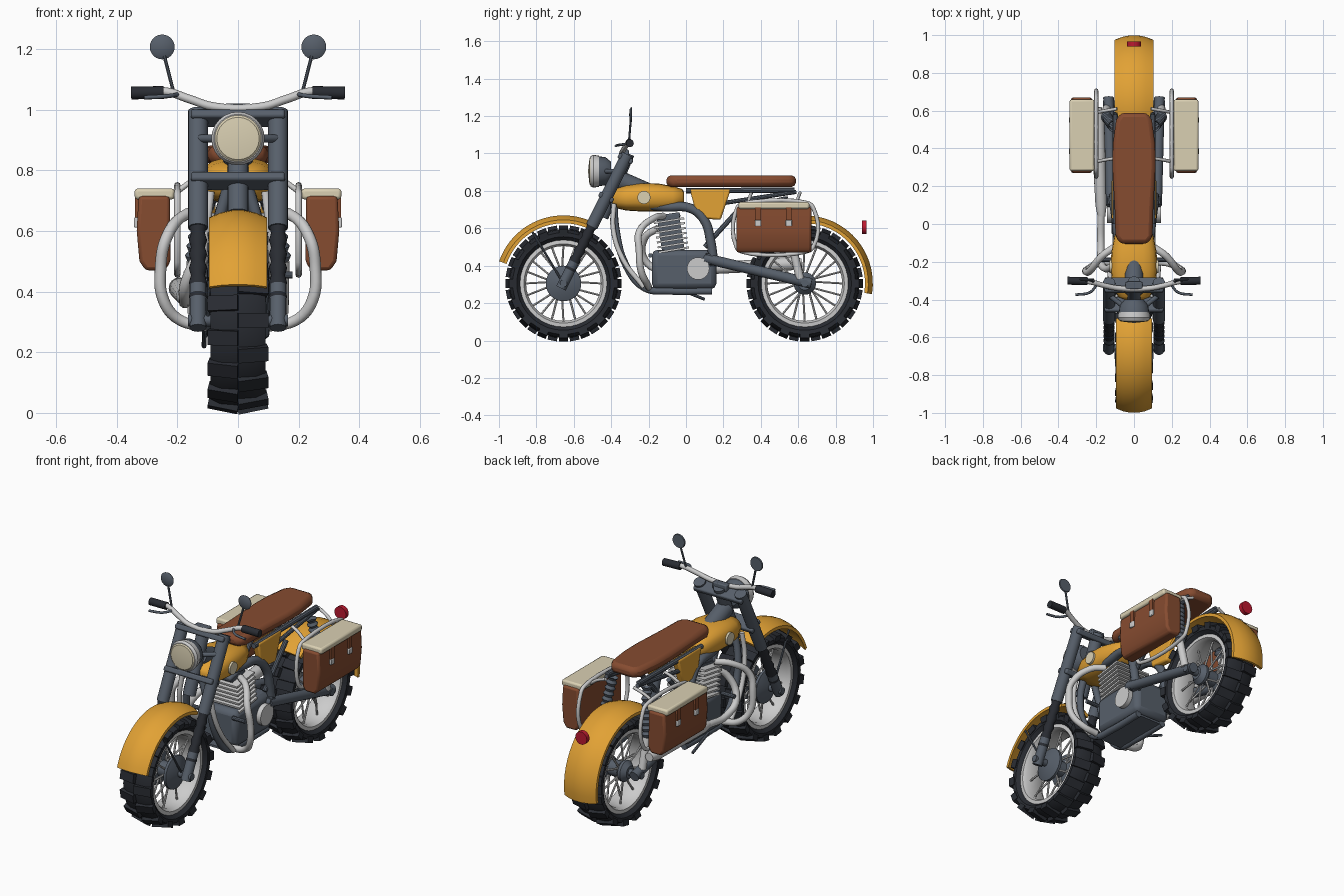
import bpy, bmesh, math
from math import cos, sin, pi, radians
from mathutils import Vector as V, Matrix

if "Cube" in bpy.data.objects:
    bpy.data.objects.remove(bpy.data.objects["Cube"])

def mat(name, *c):
    m = bpy.data.materials.new(name)
    m.diffuse_color = (*c, 1)
    m.use_nodes = True
    m.node_tree.nodes["Principled BSDF"].inputs["Base Color"].default_value = m.diffuse_color
    return m

YEL = mat("yellow_paint", .76, .36, .035)
BRN = mat("brown_leather", .24, .072, .03)
CRM = mat("cream", .70, .63, .45)
CHR = mat("pale_metal", .62, .62, .64)
SLT = mat("slate_metal", .095, .115, .145)
BLK = mat("black_rubber", .022, .025, .032)
RED = mat("red_glass", .5, .01, .03)

def finish(name, bm, m, mirror=False, bevel=0, angle=35):
    bmesh.ops.remove_doubles(bm, verts=bm.verts, dist=1e-5)
    bmesh.ops.recalc_face_normals(bm, faces=bm.faces)
    me = bpy.data.meshes.new(name)
    bm.to_mesh(me)
    bm.free()
    return link(name, me, m, mirror, bevel, angle)

def link(name, me, m, mirror, bevel, angle=35):
    me.materials.clear()
    me.materials.append(m)
    me.shade_smooth()
    me.set_sharp_from_angle(angle=radians(angle))
    o = bpy.data.objects.new(name, me)
    bpy.context.collection.objects.link(o)
    if bevel:
        b = o.modifiers.new("bevel", 'BEVEL')
        b.width, b.segments, b.limit_method = bevel, 2, 'ANGLE'
    if mirror:
        o.modifiers.new("mirror", 'MIRROR')
    return o

def spin(bm, prof, a, d, n=20, a0=0, a1=360, closed=False):
    """Revolve (along, radius) points about axis d through a."""
    a, d = V(a), V(d).normalized()
    u = V((0, 0, 1)).cross(d)
    u = u.normalized() if u.length > 1e-4 else V((1, 0, 0))
    w, full = d.cross(u), a1 - a0 >= 360
    rings = []
    for i in range(n if full else n + 1):
        t = radians(a0 + (a1 - a0) * i / n)
        rings.append([bm.verts.new(a + d * s + (u * cos(t) + w * sin(t)) * r) for s, r in prof])
    k = len(prof)
    for i in range(n):
        p, q = rings[i], rings[(i + 1) % len(rings)]
        for j in range(k if closed else k - 1):
            bm.faces.new((p[j], p[(j + 1) % k], q[(j + 1) % k], q[j]))
    if not full:
        bm.faces.new(rings[0])
        bm.faces.new(rings[-1])

def lathe(name, prof, a, d, m, n=24, mirror=False, **kw):
    bm = bmesh.new()
    spin(bm, prof, a, d, n, **kw)
    return finish(name, bm, m, mirror)

def cyl(name, a, b, r, m, r2=None, n=16, mirror=False):
    L = (V(b) - V(a)).length
    return lathe(name, [(0, 0), (0, r), (L, r if r2 is None else r2), (L, 0)], a, V(b) - V(a), m, n, mirror)

def box(name, c, s, m, mirror=False, bevel=0, rx=0):
    bm = bmesh.new()
    M = Matrix.Translation(c) @ Matrix.Rotation(radians(rx), 4, 'X') @ Matrix.Diagonal((*s, 1))
    bmesh.ops.create_cube(bm, size=1, matrix=M)
    return finish(name, bm, m, mirror, bevel)

def prism(name, pts, axis, lo, hi, m, mirror=False, bevel=0):
    bm = bmesh.new()
    rows = []
    for h in (lo, hi):
        row = []
        for p in pts:
            c = list(p)
            c.insert(axis, h)
            row.append(bm.verts.new(c))
        bm.faces.new(row)
        rows.append(row)
    for i in range(len(pts)):
        j = (i + 1) % len(pts)
        bm.faces.new((rows[0][i], rows[0][j], rows[1][j], rows[1][i]))
    return finish(name, bm, m, mirror, bevel)

def tube(name, pts, r, m, mirror=False, cyclic=False):
    cu = bpy.data.curves.new(name, 'CURVE')
    cu.dimensions, cu.bevel_depth, cu.bevel_resolution = '3D', r, 2
    cu.resolution_u, cu.use_fill_caps = 5, True
    s = cu.splines.new('BEZIER')
    s.bezier_points.add(len(pts) - 1)
    s.use_cyclic_u = cyclic
    for b, p in zip(s.bezier_points, pts):
        b.co = p
        b.handle_left_type = b.handle_right_type = 'AUTO'
    o = bpy.data.objects.new(name, cu)
    bpy.context.collection.objects.link(o)
    me = bpy.data.meshes.new_from_object(o.evaluated_get(bpy.context.evaluated_depsgraph_get()))
    bpy.data.objects.remove(o)
    bpy.data.curves.remove(cu)
    me.name = name
    return link(name, me, m, mirror, 0, 50)

X, ZW = (1, 0, 0), .305
# wheels: tyre with tread blocks, rim, hub and spokes
for tag, cy, disc in (("front", -.655, .095), ("rear", .635, .06)):
    c = (0, cy, ZW)
    lathe(tag + "_tyre", [(-.06, .225), (-.088, .25), (-.09, .272), (-.06, .287), (0, .292), (.06, .287),
                          (.09, .272), (.088, .25), (.06, .225)], c, X, BLK, 36, closed=True)
    bm = bmesh.new()
    for i in range(32):
        M = (Matrix.Translation(c) @ Matrix.Rotation(2 * pi * i / 32, 4, 'X')
             @ Matrix.Translation((.048 * (-1) ** i, 0, .284)) @ Matrix.Rotation(.2 * (-1) ** i, 4, 'Y')
             @ Matrix.Diagonal((.1, .05, .034, 1)))
        bmesh.ops.create_cube(bm, size=1, matrix=M)
    finish(tag + "_tread", bm, BLK)
    lathe(tag + "_rim", [(-.068, .238), (-.07, .212), (-.05, .2), (.05, .2), (.07, .212), (.068, .238)],
          c, X, CHR, 36, closed=True)
    lathe(tag + "_hub", [(-.085, 0), (-.085, .035), (-.06, disc), (-.045, disc), (-.03, .045), (.03, .045),
                         (.045, disc), (.06, disc), (.085, .035), (.085, 0)], c, X, SLT)
    cyl(tag + "_axle", (-.165, cy, ZW), (.165, cy, ZW), .02, SLT)
    bm = bmesh.new()
    for i in range(20):
        t, s = 2 * pi * i / 20, .035 * (-1) ** i
        u = t + .25 * (1 if i % 4 < 2 else -1)
        p, q = V((s, cy + .04 * cos(u), ZW + .04 * sin(u))), V((s * .6, cy + .205 * cos(t), ZW + .205 * sin(t)))
        spin(bm, [(0, .006), ((q - p).length, .006)], p, q - p, 6)
    finish(tag + "_spokes", bm, CHR)

# fenders with a crowned section
def fender(name, cy, w, a0, a1):
    outer = [(w * t, .365 - .025 * t * t) for t in (-1, -.6, -.2, .2, .6, 1)]
    prof = outer + [(x, r - .018) for x, r in reversed(outer)]
    lathe(name, prof, (0, cy, ZW), X, YEL, 20, a0=a0, a1=a1, closed=True)
fender("front_fender", -.655, .095, 63, 161)
fender("rear_fender", .635, .103, -9, 128)
cyl("front_fender_stay", (.1, -.655, ZW), (.088, -.83, .595), .006, SLT, n=8, mirror=True)
cyl("tail_light", (0, .94, .606), (0, .965, .606), .037, RED, n=20)

# fork
def fk(z, x=.132):
    return V((x, -.655 + (z - .307) * .498, z))
D = fk(1) - fk(0)
cyl("fork_upper_tube", fk(.61), fk(.995), .033, SLT, mirror=True)
lathe("fork_gaiter", [(i * .026, .03 if i % 2 else .023) for i in range(12)], fk(.36), D, BLK, 16, True)
cyl("fork_lower_leg", fk(.28), fk(.42), .028, SLT, mirror=True)
for nm, z in (("upper", .972), ("lower", .765)):
    box(nm + "_fork_clamp", fk(z, 0), (.31, .085, .03), SLT, bevel=.008, rx=-26.5)
cyl("steering_neck", fk(.66, 0) + V((0, .03, 0)), fk(1.0, 0), .035, SLT)
cyl("neck_spine", (0, -.36, .86), (0, -.2, .79), .05, SLT)

# headlight
lathe("headlight_bucket", [(0, 0), (0, .05), (.03, .075), (.08, .082), (.08, 0)], (0, -.40, .905), (0, -1, 0), SLT)
lathe("headlight_ring", [(0, .0), (0, .083), (.03, .088), (.045, .08), (.045, 0)], (0, -.465, .905), (0, -1, 0), CHR)
lathe("headlight_lens", [(0, .079), (.008, .07), (.016, 0)], (0, -.508, .905), (0, -1, 0), CRM)
cyl("headlight_bracket", (.07, -.425, .905), (.14, -.37, .905), .013, SLT, mirror=True)

# handlebar, grips, levers and mirrors
bar = [(.35, -.3, 1.055), (.24, -.305, 1.06), (.16, -.325, 1.035), (.08, -.34, 1.01)]
tube("handlebar", bar + [(-x, y, z) for x, y, z in reversed(bar)], .014, CHR)
cyl("grip", (.245, -.303, 1.057), (.352, -.3, 1.055), .021, BLK, mirror=True)
tube("lever", [(.2, -.325, 1.05), (.23, -.36, 1.045), (.31, -.375, 1.04)], .007, SLT, True)
box("bar_riser", (0, -.325, 1.0), (.09, .04, .04), SLT, bevel=.006)
cyl("mirror_stalk", (.213, -.305, 1.06), (.245, -.295, 1.185), .006, SLT, n=8, mirror=True)
lathe("mirror", [(0, 0), (0, .038), (.006, .041), (.013, .03), (.016, 0)], (.25, -.288, 1.207), (0, -1, 0), SLT, 24, True)

# fuel tank lofted along its length
bm = bmesh.new()
rings = []
for y, w, lo, hi in ((-.40, .05, .735, .795), (-.385, .085, .71, .81), (-.32, .115, .695, .83), (-.24, .123, .69, .842),
                     (-.15, .12, .69, .84), (-.07, .105, .695, .825), (-.02, .085, .715, .81), (-.01, .06, .735, .795)):
    ring = []
    for i in range(20):
        c, s = cos(pi * i / 10), sin(pi * i / 10)
        ring.append(bm.verts.new((w * math.copysign(abs(c) ** .75, c), y,
                                  (lo + hi) / 2 + (hi - lo) / 2 * math.copysign(abs(s) ** .75, s))))
    rings.append(ring)
for p, q in zip(rings, rings[1:]):
    for i in range(20):
        bm.faces.new((p[i], p[(i + 1) % 20], q[(i + 1) % 20], q[i]))
bm.faces.new(rings[0])
bm.faces.new(rings[-1])
finish("fuel_tank", bm, YEL, angle=50)
cyl("tank_badge", (.11, -.225, .765), (.13, -.225, .765), .035, CRM, n=20, mirror=True)

# seat and side panels
half = [(.07, -.105), (.098, -.07), (.102, .08), (.114, .3), (.112, .42), (.095, .55), (.07, .588)]
prism("seat", half + [(-x, y) for x, y in reversed(half)], 2, .822, .882, BRN, bevel=.022)
prism("side_panel", [(.02, .81), (.24, .81), (.185, .645), (.06, .655)], 0, .075, .118, YEL, True, .01)

# engine
box("crankcase", (0, -.01, .38), (.23, .345, .21), SLT, bevel=.03)
cyl("engine_cover", (.1, .065, .385), (.142, .065, .385), .06, CHR, n=24, mirror=True)
box("cylinder", (0, -.08, .56), (.14, .12, .2), SLT, rx=9)
for i in range(7):
    t = i * .026
    box("cooling_fin_%d" % i, (0, -.066 - t * .16, .485 + t), (.23, .165, .011), CHR, rx=9)
box("cylinder_head", (0, -.095, .662), (.13, .13, .03), SLT, bevel=.01, rx=9)
box("skid_plate", (0, -.03, .263), (.2, .34, .012), SLT)
tube("exhaust_pipe", [(-.06, -.15, .6), (-.11, -.22, .55), (-.17, -.22, .43), (-.175, -.12, .37), (-.175, .05, .38)], .02, CHR)
lathe("muffler", [(0, 0), (0, .02), (.06, .03), (.52, .036), (.58, .024), (.58, 0)], (-.172, .04, .38), (-.04, 1, .06), CHR, 16)

# frame tubes, crash bars and foot pegs
tube("down_tube", [(.035, -.385, .74), (.07, -.375, .6), (.085, -.32, .4), (.085, -.22, .28), (.085, -.1, .265), (.085, .14, .265)], .02, SLT, True)
tube("pale_down_tube", [(.09, -.385, .73), (.105, -.39, .6), (.12, -.335, .43), (.13, -.225, .285)], .014, CHR, True)
tube("crash_bar", [(.1, -.12, .665), (.17, -.17, .655), (.235, -.25, .58), (.255, -.25, .48), (.245, -.24, .37), (.19, -.21, .305), (.1, -.2, .285)], .019, CHR, True)
tube("main_frame_tube", [(.06, -.3, .74), (.08, -.12, .715), (.095, .03, .705), (.105, .1, .64), (.11, .13, .54), (.11, .15, .4)], .025, SLT, True)
cyl("seat_rail", (.1, .0, .8), (.1, .58, .805), .015, SLT, n=10, mirror=True)
cyl("rear_strut", (.1, .1, .5), (.1, .3, .72), .014, SLT, n=10, mirror=True)
cyl("rack_brace", (.1, .2, .735), (.1, .59, .795), .012, SLT, n=10, mirror=True)
cyl("swing_arm", (.12, .1, .44), (.135, .67, .305), .028, SLT, mirror=True)
cyl("swing_pivot", (-.14, .12, .435), (.14, .12, .435), .03, SLT)
cyl("foot_peg", (.1, -.19, .455), (.18, -.19, .455), .012, SLT, n=10, mirror=True)
cyl("kick_stand", (-.11, -.05, .28), (-.112, .1, .22), .008, SLT, n=8)

# rear shocks
cyl("shock_body", (.148, .57, .50), (.145, .61, .33), .022, CHR, mirror=True)
lathe("shock_spring", [(i * .016, .03 if i % 2 else .02) for i in range(18)], (.148, .57, .5), (-.15, -.2, 1), SLT, 14, True)

# bag racks and saddlebags
tube("bag_rack", [(.2, .3, .73), (.2, .275, .71), (.2, .27, .5), (.2, .3, .475), (.2, .64, .475),
                  (.2, .68, .5), (.2, .68, .71), (.2, .65, .735)], .011, CHR, True, True)
for nm, y0, y1 in (("front", .33, .35), ("rear", .59, .61)):
    tube(nm + "_rack_arm", [(.09, y1, .79), (.15, (y0 + y1) / 2, .765), (.2, y0, .73)], .009, CHR, True)
prism("saddlebag", [(.225, .715), (.328, .715), (.334, .6), (.325, .5), (.305, .47), (.24, .47), (.222, .5)], 1, .27, .67, BRN, True, .012)
box("saddlebag_lid", (.275, .47, .722), (.132, .378, .036), CRM, True, .01)
for nm, y in (("front", .385), ("rear", .55)):
    box(nm + "_bag_strap", (.333, y, .67), (.014, .03, .09), BRN, True)
    box(nm + "_bag_buckle", (.336, y, .628), (.014, .034, .034), CHR, True, .004)
